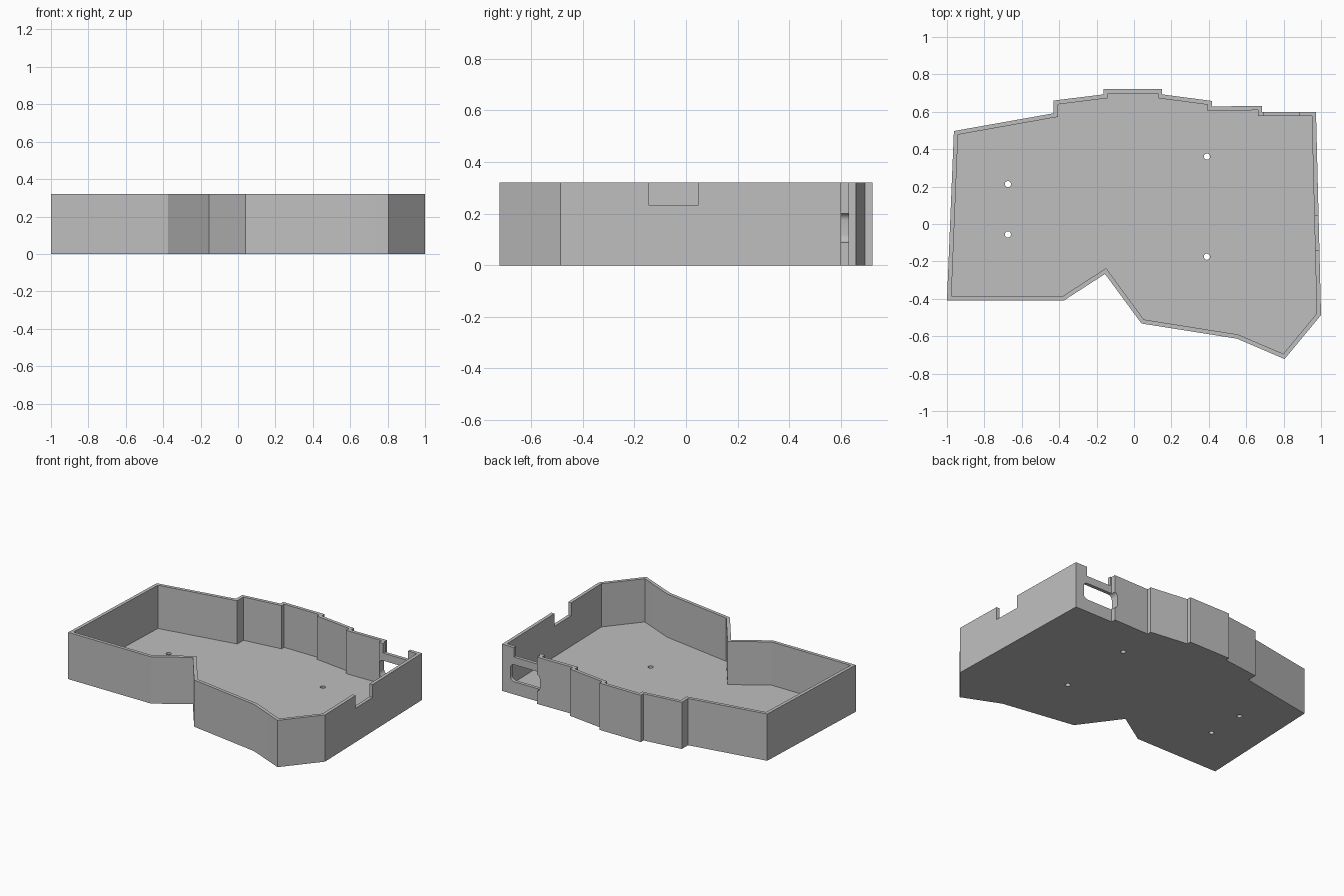
import bpy, bmesh, math
from mathutils import Vector, Matrix

if "Cube" in bpy.data.objects:
    bpy.data.objects.remove(bpy.data.objects["Cube"])

HEIGHT, WALL, FLOOR = 0.32, 0.023, 0.024

grey = bpy.data.materials.new("plain grey")
grey.diffuse_color = (0.52, 0.52, 0.52, 1)
grey.use_nodes = True
grey.node_tree.nodes["Principled BSDF"].inputs["Base Color"].default_value = grey.diffuse_color

# Case outline, clockwise seen from above
OUTLINE = [(-.963, .497), (-.43, .592), (-.43, .66), (-.163, .693), (-.163, .722),
           (.15, .722), (.15, .693), (.417, .658), (.417, .628), (.685, .632),
           (.685, .6), (.973, .6), (1, -.487), (.805, -.722), (.55, -.613),
           (.04, -.532), (-.155, -.267), (-.373, -.408), (-1, -.408)]


def inset(points, d):
    """Mitred inward offset of a clockwise outline."""
    result = []
    for i, p in enumerate(points):
        p = Vector(p)
        a = (p - Vector(points[i - 1])).normalized()
        b = (Vector(points[(i + 1) % len(points)]) - p).normalized()
        na, nb = Vector((a.y, -a.x)), Vector((b.y, -b.x))
        result.append(p + (na + nb) * d / (1 + na.dot(nb)))
    return result


def make_object(name, bm):
    bmesh.ops.recalc_face_normals(bm, faces=bm.faces)
    mesh = bpy.data.meshes.new(name)
    bm.to_mesh(mesh)
    bm.free()
    mesh.materials.append(grey)
    obj = bpy.data.objects.new(name, mesh)
    bpy.context.collection.objects.link(obj)
    return obj


def box(name, lo, hi, radius=0):
    """Box between two corners; radius rounds the edges running along y."""
    lo, hi = Vector(lo), Vector(hi)
    bm = bmesh.new()
    size = Matrix.Diagonal((*(hi - lo), 1))
    bmesh.ops.create_cube(bm, size=1, matrix=Matrix.Translation((lo + hi) / 2) @ size)
    if radius:
        edges = [e for e in bm.edges
                 if abs(e.verts[0].co.y - e.verts[1].co.y) > 0.01]
        bmesh.ops.bevel(bm, geom=edges, offset=radius, segments=6,
                        profile=0.5, affect='EDGES')
    return make_object(name, bm)


def cut(target, cutter):
    mod = target.modifiers.new("cut", 'BOOLEAN')
    mod.operation, mod.solver, mod.object = 'DIFFERENCE', 'EXACT', cutter
    bpy.context.view_layer.objects.active = target
    bpy.ops.object.modifier_apply(modifier=mod.name)
    bpy.data.objects.remove(cutter)


# Open tray: underside, outer wall, rim, inner wall, floor
bm = bmesh.new()
inner = inset(OUTLINE, WALL)
rings = [[bm.verts.new((x, y, z)) for x, y in pts] for pts, z in
         ((OUTLINE, 0), (OUTLINE, HEIGHT), (inner, HEIGHT), (inner, FLOOR))]
bm.faces.new(rings[0])
bm.faces.new(rings[3])
n = len(OUTLINE)
for low, high in zip(rings, rings[1:]):
    for i in range(n):
        j = (i + 1) % n
        bm.faces.new((low[i], low[j], high[j], high[i]))
case = make_object("case_tray", bm)

# Side notch, rear notch and rounded connector slot
cut(case, box("side_notch", (.9, -.143, .232), (1.1, .046, .4)))
cut(case, box("rear_notch", (.695, .54, .255), (.883, .7, .4)))
cut(case, box("connector_slot", (.664, .54, .087), (.91, .7, .203), radius=.03))

# Screw holes through the floor
for x, y in ((-.674, .213), (-.674, -.056), (.39, .36), (.39, -.175)):
    bm = bmesh.new()
    bmesh.ops.create_cone(bm, cap_ends=True, segments=24, radius1=.0165,
                          radius2=.0165, depth=.2,
                          matrix=Matrix.Translation((x, y, 0)))
    cut(case, make_object("screw_hole", bm))

# Smooth only the rounded cuts
bpy.ops.object.select_all(action='DESELECT')
case.select_set(True)
bpy.context.view_layer.objects.active = case
bpy.ops.object.shade_smooth_by_angle(angle=math.radians(20))
